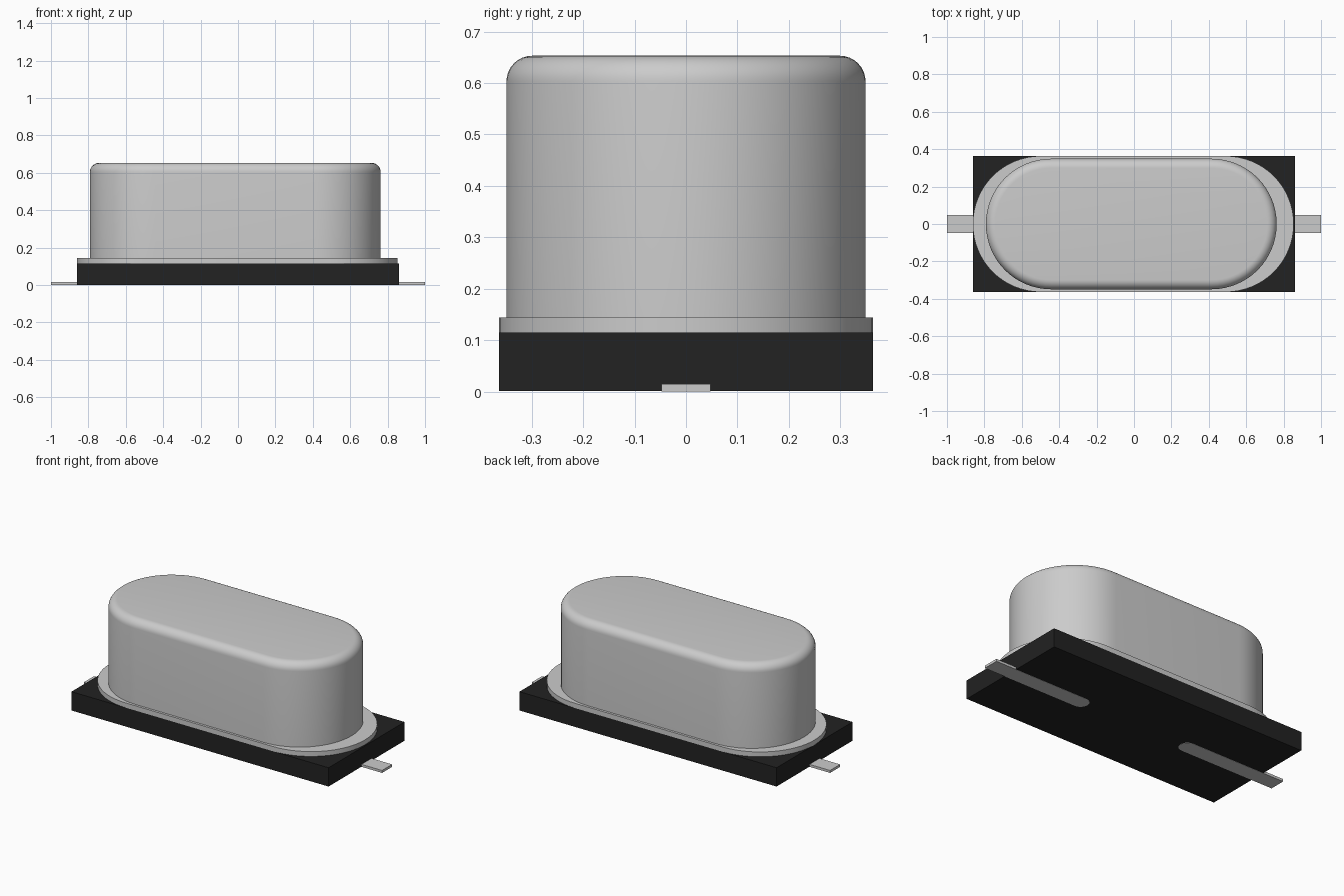
import bpy, bmesh, math

if "Cube" in bpy.data.objects:
    bpy.data.objects.remove(bpy.data.objects["Cube"])


def material(name, v):
    m = bpy.data.materials.new(name)
    m.diffuse_color = (v, v, v, 1)
    m.use_nodes = True
    m.node_tree.nodes["Principled BSDF"].inputs["Base Color"].default_value = m.diffuse_color
    return m


SILVER = material("silver metal", 0.60)
BLACK = material("black plastic", 0.016)


def outline_stadium(x0, x1, r, n=32):
    """Counter-clockwise stadium reaching from x0 to x1 with half width r."""
    pts = []
    for cx, start in ((x1 - r, -math.pi / 2), (x0 + r, math.pi / 2)):
        for i in range(n + 1):
            a = start + math.pi * i / n
            pts.append((cx + r * math.cos(a), r * math.sin(a)))
    return pts


def loft(name, rings, mat, smooth=True):
    """Solid through a stack of (outline, z) rings, capped at both ends."""
    bm = bmesh.new()
    loops = [[bm.verts.new((x, y, z)) for x, y in pts] for pts, z in rings]
    for a, b in zip(loops, loops[1:]):
        for i in range(len(a)):
            j = (i + 1) % len(a)
            bm.faces.new((a[i], a[j], b[j], b[i]))
    bm.faces.new(loops[0][::-1])
    bm.faces.new(loops[-1])
    me = bpy.data.meshes.new(name)
    bm.to_mesh(me)
    bm.free()
    me.materials.append(mat)
    ob = bpy.data.objects.new(name, me)
    bpy.context.collection.objects.link(ob)
    if smooth:
        bpy.context.view_layer.objects.active = ob
        ob.select_set(True)
        bpy.ops.object.shade_smooth_by_angle(angle=math.radians(35))
        ob.select_set(False)
    return ob


# Rectangular plastic base
base = [(-0.862, -0.3635), (0.862, -0.3635), (0.862, 0.3635), (-0.862, 0.3635)]
loft("base", [(base, 0.001), (base, 0.115)], BLACK, smooth=False)

# Thin stadium flange on the base
flange = outline_stadium(-0.862, 0.854, 0.3635)
loft("flange", [(flange, 0.115), (flange, 0.144)], SILVER)

# Can with rounded top edge
X0, X1, R, TOP, FILLET = -0.792, 0.763, 0.349, 0.653, 0.05
rings = [(outline_stadium(X0, X1, R), 0.144)]
for k in range(9):
    a = math.pi / 2 * k / 8
    d = FILLET * (1 - math.cos(a))
    rings.append((outline_stadium(X0 + d, X1 - d, R - d),
                  TOP - FILLET + FILLET * math.sin(a)))
loft("can", rings, SILVER)

# Flat leads under the base, each with a rounded inner end
W, TIP = 0.048, 0.325
for side, name in ((1, "right_lead"), (-1, "left_lead")):
    pts = [(1.0, -W), (1.0, W)]
    for i in range(17):
        a = math.pi / 2 + math.pi * i / 16
        pts.append((TIP + W + W * math.cos(a), W * math.sin(a)))
    pts = [(side * x, side * y) for x, y in pts]
    loft(name, [(pts, 0.0), (pts, 0.015)], SILVER)
